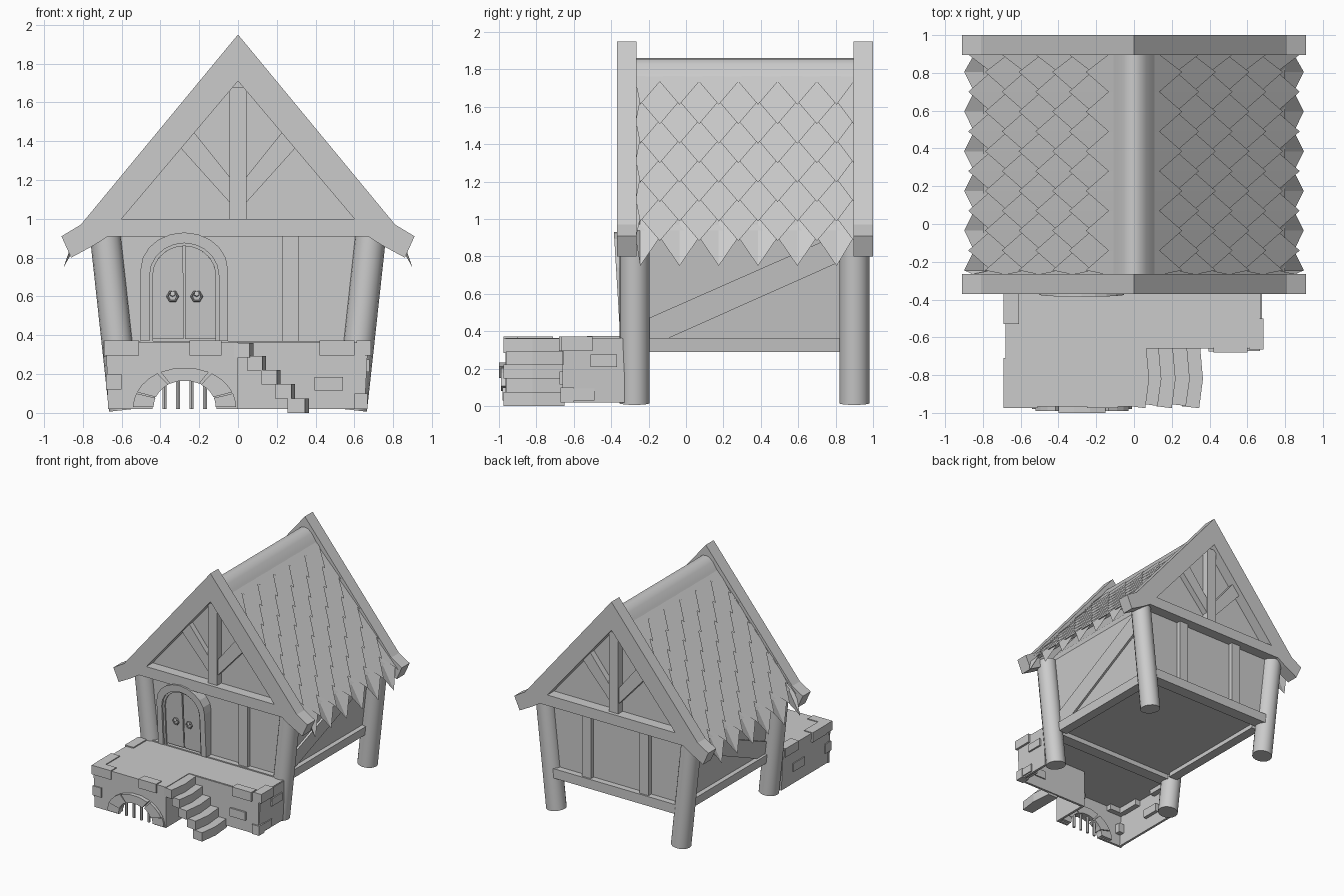
import bpy, bmesh, math
from mathutils import Vector
from math import sin, cos, radians

if "Cube" in bpy.data.objects:
    bpy.data.objects.remove(bpy.data.objects["Cube"])


def prism(name, pts, axis, a, b, shear=None):
    """Extrude a 2D outline along an axis; shear(x, y, z) optionally remaps each vertex."""
    bm = bmesh.new()
    put = {'x': lambda p, d: (d, p[0], p[1]), 'y': lambda p, d: (p[0], d, p[1]),
           'z': lambda p, d: (p[0], p[1], d)}[axis]
    rings = [[bm.verts.new(shear(*put(p, d)) if shear else put(p, d)) for p in pts] for d in (a, b)]
    n = len(pts)
    bm.faces.new(rings[0])
    bm.faces.new(rings[1])
    for i in range(n):
        j = (i + 1) % n
        bm.faces.new((rings[0][i], rings[0][j], rings[1][j], rings[1][i]))
    bmesh.ops.recalc_face_normals(bm, faces=bm.faces)
    return finish(name, bm)


def finish(name, bm):
    me = bpy.data.meshes.new(name)
    bm.to_mesh(me)
    bm.free()
    ob = bpy.data.objects.new(name, me)
    bpy.context.collection.objects.link(ob)
    return ob


def box(name, x0, x1, y0, y1, z0, z1, shear=None):
    return prism(name, [(x0, z0), (x1, z0), (x1, z1), (x0, z1)], 'y', y0, y1, shear)


def smooth(ob):
    bpy.ops.object.select_all(action='DESELECT')
    ob.select_set(True)
    bpy.context.view_layer.objects.active = ob
    bpy.ops.object.shade_smooth_by_angle(angle=radians(35))


def rod(name, p, q, r, n):
    p, q = Vector(p), Vector(q)
    bpy.ops.mesh.primitive_cylinder_add(vertices=n, radius=r, depth=(q - p).length, location=(p + q) / 2)
    ob = bpy.context.object
    ob.name = name
    ob.rotation_euler = (q - p).to_track_quat('Z', 'Y').to_euler()
    return ob


def flip(pts):
    return [(-x, z) for x, z in pts]


def arc(cx, cz, rx, rz, a0, a1, n):
    return [(cx + rx * cos(radians(a0 + (a1 - a0) * i / n)),
             cz + rz * sin(radians(a0 + (a1 - a0) * i / n))) for i in range(n + 1)]


# house body with sloped walls, open floor recess below
prism("house_body", [(-.58, .33), (.58, .33), (.655, .93), (.6, 1.02), (0, 1.74), (-.6, 1.02), (-.655, .93)],
      'y', -.285, .91)

# gables: rafters, tie beam, king post, braces
rafter = [(0, 1.95), (.81, .97), (.91, .91), (.86, .80), (.74, .865), (.67, .91), (.6, 1.0), (0, 1.71)]
brace = [(.03, 1.07), (.30, 1.37), (.23, 1.45), (.03, 1.2)]
for end, y0, y1, outs in (("front", -.37, -.265, -1), ("back", .895, 1.0, 1)):
    i0, i1 = (y0 + .03, y1) if outs < 0 else (y0, y1 - .03)
    for f in (lambda p: p, flip):
        prism(end + "_rafter", f(rafter), 'y', y0, y1)
        prism(end + "_gable_brace", f(brace), 'y', i0 + .01, i1 - .01)
    prism(end + "_tie_beam", [(-.67, .91), (.67, .91), (.6, 1.0), (-.6, 1.0)], 'y', y0, y1)
    box(end + "_king_post", -.043, .043, i0, i1, .98, 1.68)
    yc = (y0 + y1) / 2 - outs * .035
    box(end + "_sill", -.58, .58, yc - .05, yc + .05, .29, .37)
    for x in (.27, -.27):
        if outs > 0 or x > 0:
            box(end + "_wall_stud", x - .042, x + .042, yc - .035, yc + .035, .36, .92)

# corner posts
for s in (1, -1):
    for y in (-.275, .9):
        smooth(rod("corner_post", (s * .585, y, .015), (s * .685, y, .93), .08, 16))

# side sills and diagonal side braces, following the wall slope
for s in (1, -1):
    lean = lambda x, y, z: (s * (x + (z - .33) * .125), y, z)
    box("side_sill", .54, .62, -.2, .83, .29, .365, lean)
    prism("side_brace", [(-.2, .47), (-.2, .36), (-.1, .36), (.82, .77), (.82, .92)], 'x', .55, .598, lean)

# roof shell with rounded ridge
half = [(.03, 1.855), (.065, 1.825), (.1, 1.775), (.14, 1.715), (.80, .94)]
inner = [(.77, .93), (0, 1.8)]
smooth(prism("roof_shell", [(0, 1.86)] + half + inner + flip(inner[:1]) + flip(half)[::-1], 'y', -.28, .9))

# pointed roof tiles, one thin zigzag sheet per row
for s in (1, -1):
    for k in range(9):
        v = 1.73 - .104 * k
        drop = .16 if k == 8 else .13
        bm = bmesh.new()
        cols = []
        for j in range(-2, 12):
            y = min(max(-.14 + .105 * j, -.27), .897)
            low = v if (j + k) % 2 == 0 else v - drop
            col = []
            for z, off in ((v + .09, 0), (low, .007 if low == v else .018)):
                x = min(.13 + (1.73 - z) * .855, .885)
                col.append(bm.verts.new((s * (x + .77 * off), y, z + .64 * off)))
            cols.append(col)
        for a, b in zip(cols, cols[1:]):
            if a[0].co.y < b[0].co.y:
                quad = (a[0], a[1], b[1], b[0])
                bm.faces.new(quad if s > 0 else quad[::-1])
        finish("roof_tile_row", bm)

# arched door with frame, two leaves and knobs, leaning forward
tilt = lambda x, y, z: (x, y - (z - .37) * .06, z)


def door_ring(name, o, i, y):
    outer = [(-.277 + o[0], .37)] + arc(-.277, o[1], o[0], o[2], 0, 180, 10) + [(-.277 - o[0], .37)]
    hole = [(-.277 - i[0], .37)] + arc(-.277, i[1], i[0], i[2], 180, 0, 10) + [(-.277 + i[0], .37)]
    prism(name, outer + hole, 'y', y, -.26, tilt)


door_ring("door_frame", (.225, .74, .19), (.178, .71, .165), -.352)
door_ring("door_inner_trim", (.18, .71, .166), (.162, .71, .15), -.335)
for s in (1, -1):
    leaf = [(-.277 + s * .004, .38)] + [(-.277 + s * x, z) for x, z in
            [(.162, .38)] + arc(0, .71, .162, .15, 0, 88, 6)]
    prism("door_leaf", leaf, 'y', -.322, -.26, tilt)
    x = -.275 + s * .062
    rod("door_knob", (x, -.32, .61), (x, -.362, .615), .014, 6)
    bpy.ops.mesh.primitive_torus_add(major_segments=6, minor_segments=4, major_radius=.027, minor_radius=.006,
                                     location=(x, -.35, .6), rotation=(radians(90), 0, 0))
    bpy.context.object.name = "door_ring_handle"

# porch deck and walls, hollow below
prism("porch_deck", [(-.68, -.34), (-.68, -.965), (0, -.965), (0, -.655), (.665, -.655), (.665, -.34)], 'z', .34, .365)
prism("porch_front_wall", [(-.67, .02), (-.44, .02)] + arc(-.275, .03, .165, .14, 180, 0, 8)
      + [(-.11, .02), (0, .02), (0, .36), (-.68, .36)], 'y', -.965, -.945)
narrow = lambda x, y, z: (x - (.36 - z) * .05 * (1 if x > 0 else -1), y, z)
box("porch_left_wall", -.68, -.66, -.965, -.33, .02, .36, narrow)
box("porch_right_wall", .65, .67, -.655, -.33, .02, .36, narrow)
box("porch_recess_wall", -.02, .655, -.66, -.64, .02, .36)
box("porch_stair_wall", -.02, 0, -.965, -.64, .02, .36)

# arch stones and grate bars
for a0, a1, y in ((0, 20, -.98), (22, 58, -.99), (62, 118, -1), (122, 158, -.99), (160, 180, -.98)):
    prism("arch_stone", arc(-.275, .03, .265, .205, a0, a1, 3) + arc(-.275, .03, .16, .137, a1, a0, 3), 'y', y, -.92)
for x in (-.38, -.31, -.24, -.17):
    rod("grate_bar", (x, -.95, .02), (x, -.95, .17), .012, 6)

# stair slabs descending to the right
for i, (x0, x1, z1) in enumerate([(.255, .365, .075), (.19, .295, .15), (.12, .22, .222), (.05, .145, .292),
                                  (-.02, .08, .36)]):
    d = .012 * (i % 2)
    prism("stair_step", [(x0, -.965 + d), (x1 - .02, -.975 + d), (x1, -.82), (x1 - .015, -.65), (x0, -.65)],
          'z', z1 - .075, z1)

# raised edge and wall stones
for s in [(-.69, -.51, -.975, -.9, .295, .372), (-.25, -.085, -.975, -.9, .295, .372),
          (.42, .6, -.68, -.61, .295, .372), (.61, .685, -.665, -.5, .295, .372),
          (-.692, -.61, -.9, -.71, .29, .372), (-.69, -.61, -.53, -.35, .3, .374),
          (.395, .54, -.675, -.63, .115, .185), (.62, .677, -.51, -.37, .21, .275),
          (.6, .664, -.63, -.49, .03, .095), (-.68, -.6, -.975, -.9, .12, .2),
          (.6, .668, -.672, -.6, .02, .1), (-.68, -.62, -.62, -.47, .13, .2)]:
    box("porch_stone", *s)
